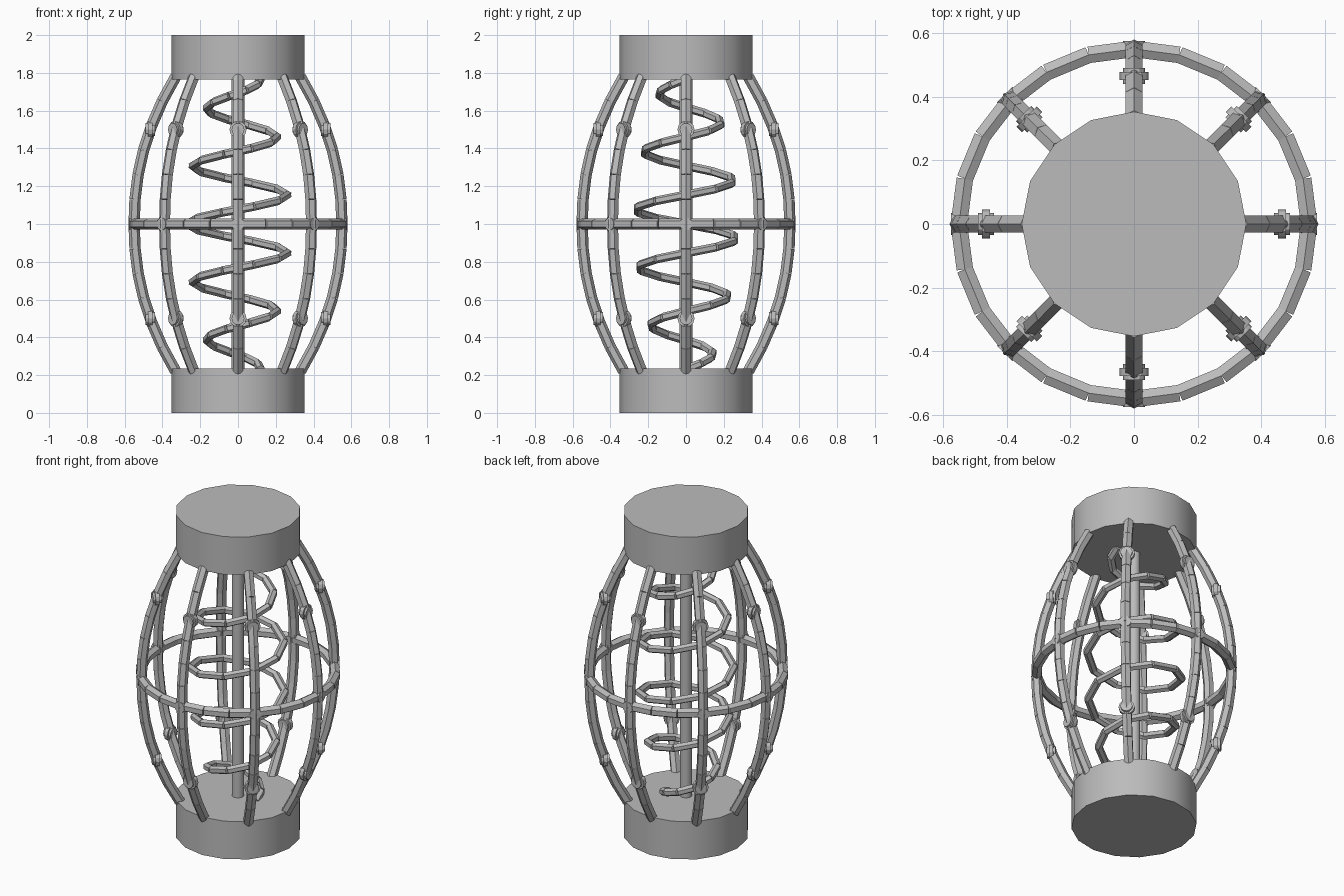
import bpy, bmesh, math
from mathutils import Vector, Matrix

default = bpy.data.objects.get("Cube")
if default:
    bpy.data.objects.remove(default, do_unlink=True)

grey = bpy.data.materials.new("grey_metal")
grey.use_nodes = True
colour = (0.5, 0.5, 0.5, 1)
grey.diffuse_color = colour
grey.node_tree.nodes["Principled BSDF"].inputs["Base Color"].default_value = colour


def rod(bm, a, b, radius, sides):
    """Closed prism from a to b, with one edge turned upward."""
    axis = b - a
    turn = axis.to_track_quat('Z', 'Y').to_matrix().to_4x4()
    bmesh.ops.create_cone(bm, cap_ends=True, segments=sides, radius1=radius, radius2=radius,
                          depth=axis.length, matrix=Matrix.Translation((a + b) / 2) @ turn)


def chain(bm, points, radius, sides=6):
    for a, b in zip(points, points[1:]):
        rod(bm, a, b, radius, sides)


def finish(name, bm, smooth=False):
    mesh = bpy.data.meshes.new(name)
    bm.to_mesh(mesh)
    bm.free()
    mesh.materials.append(grey)
    obj = bpy.data.objects.new(name, mesh)
    bpy.context.collection.objects.link(obj)
    if smooth:
        bpy.ops.object.select_all(action='DESELECT')
        obj.select_set(True)
        bpy.context.view_layer.objects.active = obj
        bpy.ops.object.shade_smooth_by_angle(angle=math.radians(30))
    return obj


def polar(radius, angle, z):
    return Vector((radius * math.cos(angle), radius * math.sin(angle), z))


def rib_radius(z):
    return 0.55 - 0.22 * (abs(z - 1) / 0.78) ** 2.14


# End caps and central pole
for name, low, high, radius in (("bottom_cap", 0, 0.235, 0.353), ("top_cap", 1.765, 2, 0.353),
                                ("central_pole", 0.2, 1.8, 0.035)):
    bm = bmesh.new()
    rod(bm, Vector((0, 0, low)), Vector((0, 0, high)), radius, 16)
    finish(name, bm, smooth=True)

# Bowed ribs with their bolts and washers
RIB_STEPS = 12
for i in range(8):
    angle = i * math.tau / 8
    heights = [0.22 + 1.56 * k / RIB_STEPS for k in range(RIB_STEPS + 1)]
    bm = bmesh.new()
    chain(bm, [polar(rib_radius(z), angle, z) for z in heights], 0.03)
    finish(f"rib_{i + 1}", bm)

    bm = bmesh.new()
    for z in (0.5, 1, 1.5):
        r = rib_radius(z)
        rod(bm, polar(r - 0.025, angle, z), polar(r + 0.025, angle, z), 0.034, 12)
        if z != 1:
            rod(bm, polar(r - 0.012, angle, z), polar(r + 0.012, angle, z), 0.045, 12)
    finish(f"rib_bolts_{i + 1}", bm)

# Ring around the middle
bm = bmesh.new()
chain(bm, [polar(0.55, k * math.tau / 24, 1) for k in range(25)], 0.03)
finish("middle_ring", bm)

# Coil, widest at mid height
COIL_STEPS = 50
coil = []
for k in range(COIL_STEPS + 1):
    u = k / COIL_STEPS
    coil.append(polar(0.12 + 0.15 * math.sin(math.pi * u), 5 * math.tau * u, 0.23 + 1.54 * u))
bm = bmesh.new()
chain(bm, coil, 0.023)
finish("coil", bm)
